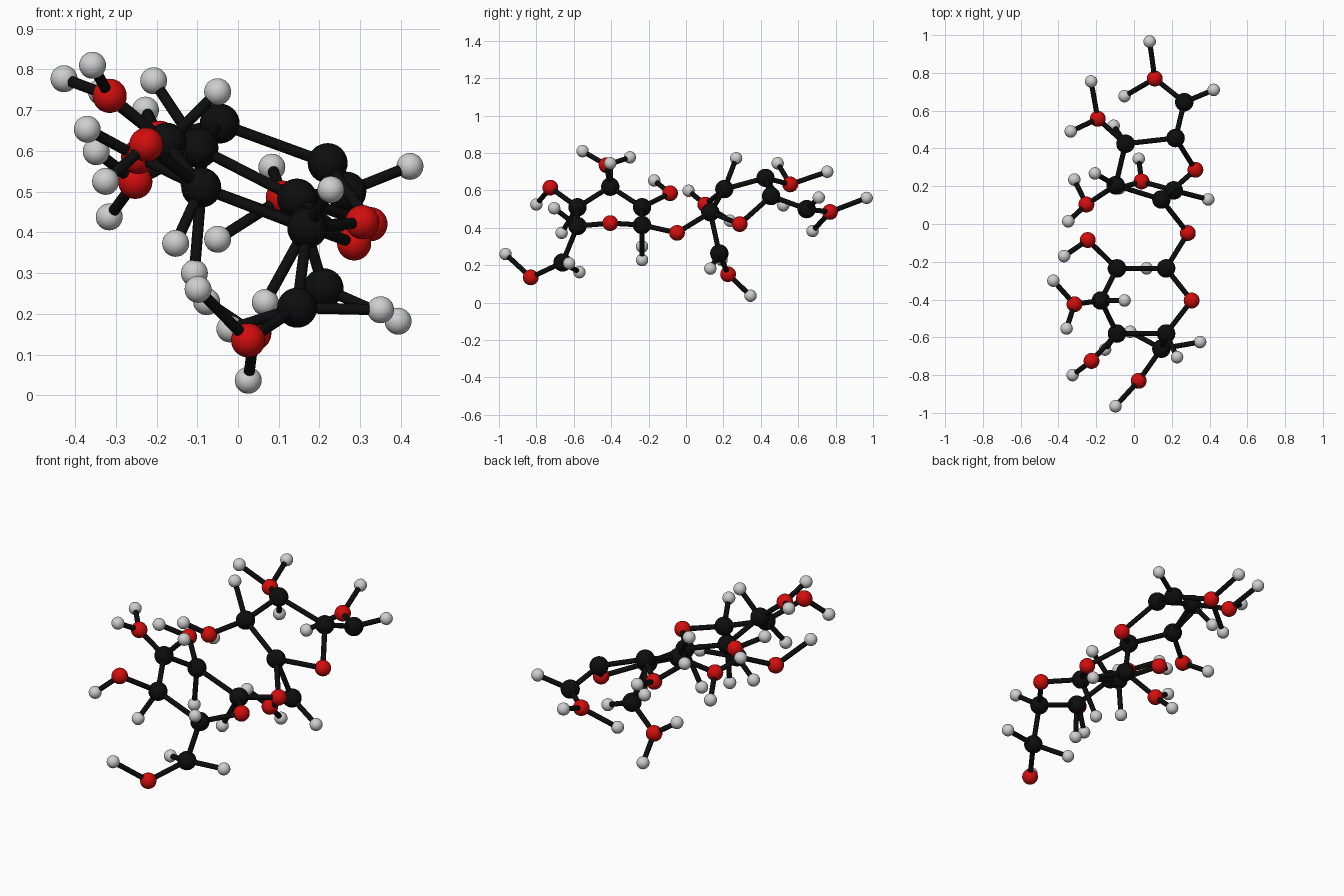
import bpy
from mathutils import Vector

if "Cube" in bpy.data.objects:
    bpy.data.objects.remove(bpy.data.objects["Cube"])


def material(name, color):
    m = bpy.data.materials.new(name)
    m.diffuse_color = (*color, 1)
    m.use_nodes = True
    m.node_tree.nodes["Principled BSDF"].inputs["Base Color"].default_value = m.diffuse_color
    return m


BLACK = material("black", (0.004, 0.004, 0.004))
RED = material("red", (0.65, 0.004, 0.004))
GREY = material("light_grey", (0.62, 0.62, 0.62))

# Element letter -> part name, ball radius, colour
ELEMENTS = {
    "c": ("carbon_ball", 0.049, BLACK),
    "o": ("oxygen_ball", 0.042, RED),
    "h": ("hydrogen_ball", 0.033, GREY),
}
STICK_RADIUS = 0.0135

# Six-sided ring half: atom -> (position, atoms it is joined to)
six_ring = {
    "c1": ((0.17, -0.235, 0.415), "c2 o5"),
    "c2": ((-0.09, -0.235, 0.51), "c3"),
    "c3": ((-0.175, -0.405, 0.62), "c4"),
    "c4": ((-0.09, -0.58, 0.51), "c5"),
    "c5": ((0.17, -0.58, 0.41), "o5 c6"),
    "o5": ((0.305, -0.405, 0.425), ""),
    "c6": ((0.145, -0.66, 0.215), "o6"),
    "o6": ((0.025, -0.83, 0.135), ""),
    "o2": ((-0.245, -0.085, 0.585), "c2"),
    "o3": ((-0.315, -0.425, 0.735), "c3"),
    "o4": ((-0.225, -0.725, 0.615), "c4"),
    "h1": ((0.067, -0.235, 0.228), "c1"),
    "h2": ((-0.107, -0.235, 0.30), "c2"),
    "h3": ((-0.05, -0.405, 0.745), "c3"),
    "h4": ((-0.153, -0.665, 0.373), "c4"),
    "h5": ((0.228, -0.705, 0.505), "c5"),
    "h6a": ((0.35, -0.625, 0.21), "c6"),
    "h6b": ((-0.02, -0.57, 0.163), "c6"),
    "ho2": ((-0.37, -0.17, 0.653), "o2"),
    "ho3a": ((-0.427, -0.30, 0.777), "o3"),
    "ho3b": ((-0.357, -0.553, 0.81), "o3"),
    "ho4": ((-0.325, -0.80, 0.525), "o4"),
    "ho6": ((-0.098, -0.965, 0.26), "o6"),
}

# Five-sided ring half, with the bridging oxygen
five_ring = {
    "o_bridge": ((0.285, -0.048, 0.373), "c1 k2"),
    "k2": ((0.145, 0.13, 0.483), "k3 q5 k1"),
    "k3": ((-0.097, 0.205, 0.607), "k4"),
    "k4": ((-0.045, 0.425, 0.667), "k5"),
    "k5": ((0.22, 0.455, 0.57), "q5 k6"),
    "q5": ((0.325, 0.287, 0.42), ""),
    "k1": ((0.21, 0.178, 0.263), "q1"),
    "q1": ((0.04, 0.225, 0.152), ""),
    "k6": ((0.266, 0.645, 0.50), "q6"),
    "q6": ((0.11, 0.77, 0.485), ""),
    "q3": ((-0.252, 0.103, 0.524), "k3"),
    "q4": ((-0.192, 0.557, 0.632), "k4"),
    "h_k1": ((0.393, 0.13, 0.182), "k1"),
    "h_q1a": ((0.025, 0.345, 0.037), "q1"),
    "h_q1b": ((-0.077, 0.19, 0.23), "q1"),
    "h_k3": ((-0.207, 0.268, 0.772), "k3"),
    "h_q3a": ((-0.316, 0.235, 0.438), "q3"),
    "h_q3b": ((-0.348, 0.014, 0.598), "q3"),
    "h_k4": ((-0.108, 0.52, 0.52), "k4"),
    "h_q4a": ((-0.227, 0.755, 0.70), "q4"),
    "h_q4b": ((-0.335, 0.49, 0.745), "q4"),
    "h_k6": ((0.422, 0.71, 0.562), "k6"),
    "h_q6a": ((0.083, 0.966, 0.56), "q6"),
    "h_q6b": ((-0.05, 0.677, 0.383), "q6"),
}
atoms = {**six_ring, **five_ring}


def template_mesh(mat):
    """Smooth the active primitive, colour it and keep only its mesh."""
    ob = bpy.context.object
    bpy.ops.object.shade_smooth_by_angle()
    ob.data.materials.append(mat)
    mesh = ob.data
    bpy.data.objects.remove(ob)
    return mesh


def place(name, mesh, loc):
    ob = bpy.data.objects.new(name, mesh)
    ob.location = loc
    bpy.context.collection.objects.link(ob)
    return ob


# Shared ball meshes
balls = {}
for letter, (label, radius, mat) in ELEMENTS.items():
    bpy.ops.mesh.primitive_uv_sphere_add(segments=32, ring_count=16, radius=radius)
    balls[letter] = template_mesh(mat)

# Shared stick mesh, one unit long
bpy.ops.mesh.primitive_cylinder_add(vertices=16, radius=STICK_RADIUS, depth=1)
stick = template_mesh(BLACK)

# Balls and the sticks between them
for key, (pos, partners) in atoms.items():
    letter = {"k": "c", "q": "o"}.get(key[0], key[0])
    place(ELEMENTS[letter][0], balls[letter], pos)
    for other in partners.split():
        a, b = Vector(pos), Vector(atoms[other][0])
        ob = place("bond_stick", stick, (a + b) / 2)
        ob.rotation_euler = (b - a).to_track_quat("Z", "Y").to_euler()
        ob.scale = (1, 1, (b - a).length)
